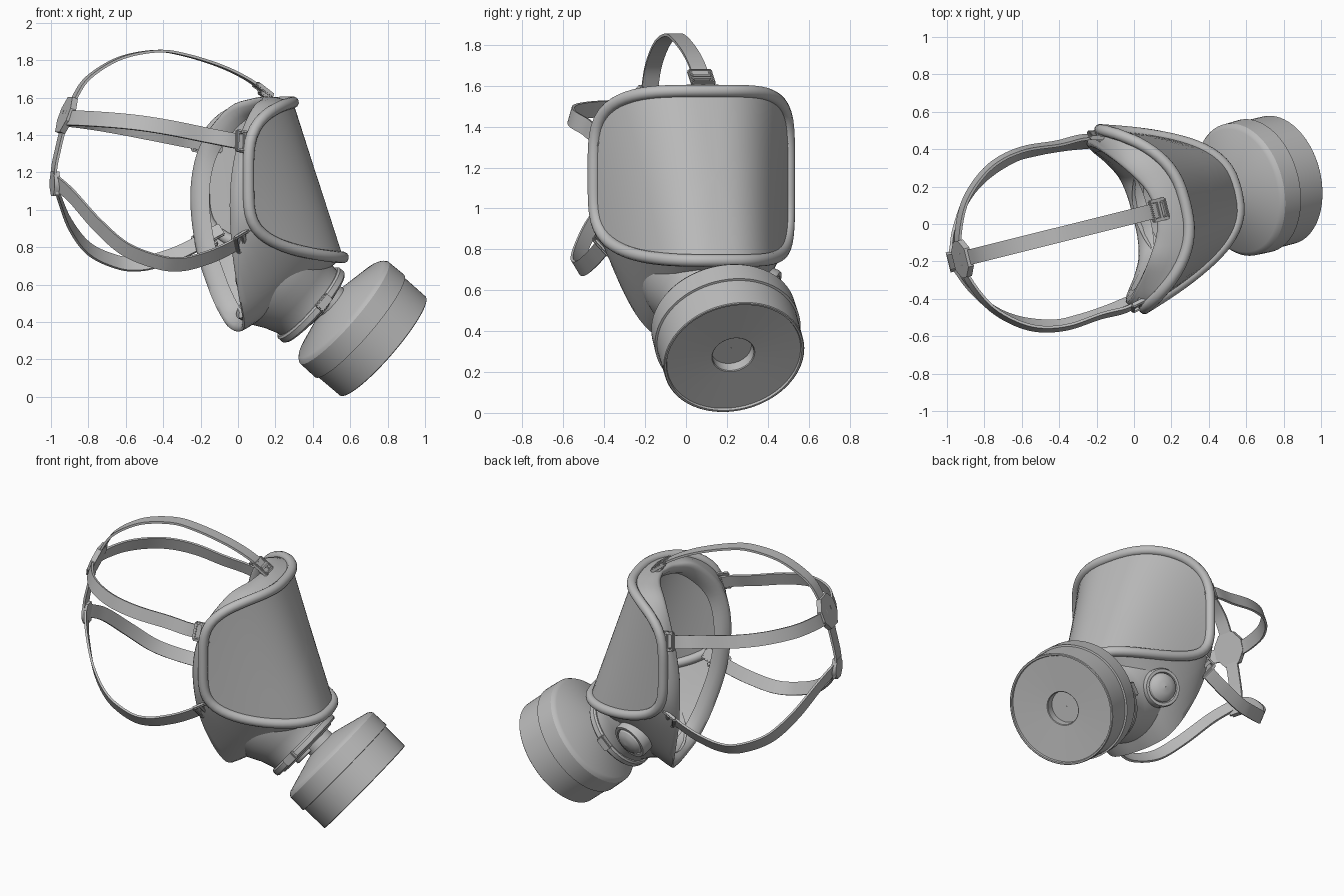
import bpy, bmesh, math
from mathutils import Vector as V, Matrix

if "Cube" in bpy.data.objects:
    bpy.data.objects.remove(bpy.data.objects["Cube"])

# Built in a local frame (u forward, v sideways, w up), then yawed into place
YAW = Matrix.Translation((0, .042, 0)) @ Matrix.Rotation(math.radians(14), 4, 'Z')
GREY = bpy.data.materials.new("neutral grey")
GREY.diffuse_color = (.5, .5, .5, 1)
GREY.use_nodes = True
GREY.node_tree.nodes["Principled BSDF"].inputs["Base Color"].default_value = GREY.diffuse_color


def finish(name, bm, angle=35):
    bmesh.ops.recalc_face_normals(bm, faces=bm.faces)
    me = bpy.data.meshes.new(name)
    bm.to_mesh(me)
    bm.free()
    me.materials.append(GREY)
    me.shade_smooth()
    me.set_sharp_from_angle(angle=math.radians(angle))
    ob = bpy.data.objects.new(name, me)
    bpy.context.collection.objects.link(ob)
    ob.matrix_world = YAW
    return ob


def loft(name, loops, wrap=False, caps=False, angle=35):
    """Skin closed loops of equal point count."""
    bm = bmesh.new()
    vs = [[bm.verts.new(p) for p in lp] for lp in loops]
    n = len(vs[0])
    pairs = list(zip(vs, vs[1:])) + ([(vs[-1], vs[0])] if wrap else [])
    for a, b in pairs:
        for i in range(n):
            j = (i + 1) % n
            bm.faces.new((a[i], a[j], b[j], b[i]))
    if caps:
        bm.faces.new(vs[0])
        bm.faces.new(vs[-1])
    return finish(name, bm, angle)


def frame(origin, x, z):
    """Matrix with local X along x and local Z near z."""
    x = V(x).normalized()
    y = V(z).cross(x).normalized()
    m = Matrix((x, y, x.cross(y))).transposed().to_4x4()
    return Matrix.Translation(origin) @ m


def lathe(name, origin, axis, prof, n=64):
    m = frame(origin, axis, (0, .3, 1))
    loops = [[m @ V((t, max(r, .001) * math.cos(2 * math.pi * i / n),
                     max(r, .001) * math.sin(2 * math.pi * i / n)))
              for i in range(n)] for t, r in prof]
    return loft(name, loops, angle=28)


def box(name, m, size, bevel=.006):
    bm = bmesh.new()
    bmesh.ops.create_cube(bm, size=1, matrix=Matrix.Diagonal((*size, 1)))
    bmesh.ops.bevel(bm, geom=bm.edges[:], offset=bevel, segments=2, affect='EDGES')
    bm.transform(m)
    return finish(name, bm)


def smooth_path(pts, k=8):
    """Catmull-Rom through the points."""
    p = [V(q) for q in pts]
    p = [2 * p[0] - p[1]] + p + [2 * p[-1] - p[-2]]
    out = []
    for a, b, c, d in zip(p, p[1:], p[2:], p[3:]):
        for i in range(k):
            t = i / k
            out.append(.5 * (2 * b + (c - a) * t + (2 * a - 5 * b + 4 * c - d) * t * t
                             + (3 * b - a - 3 * c + d) * t ** 3))
    return out + [p[-2]]


def resample(pts, n):
    """n points evenly spaced by length."""
    d = [0]
    for a, b in zip(pts, pts[1:]):
        d.append(d[-1] + (b - a).length)
    out, j = [], 0
    for i in range(n):
        s = d[-1] * i / (n - 1)
        while j < len(pts) - 2 and d[j + 1] < s:
            j += 1
        out.append(pts[j].lerp(pts[j + 1], (s - d[j]) / (d[j + 1] - d[j])))
    return out


def mirror_loop(half):
    return half + [V((p.x, -p.y, p.z)) for p in reversed(half[1:-1])]


# Visor sheet: sloping front, bent backwards at the sides
def visor_point(v, w):
    front = .546 - (w - .8) * .34
    return V((front - (.53 - .35 * (w - 1.1)) * (abs(v) / .5) ** 2.6, v, w))


def rim_vw(a, s=1):
    e = 2 / 4.3
    sv, cv = math.sin(a), math.cos(a)
    return (s * .492 * abs(sv) ** e,
            1.16 + s * .415 * math.copysign(abs(cv) ** e, cv))


N = 49
rings = []
for s in [i / 14 for i in range(14, 0, -1)] + [.002]:
    half = [visor_point(*rim_vw(math.pi * i / 200, s)) for i in range(201)]
    rings.append(mirror_loop(resample(half, N)))
loft("visor", rings)
rim = rings[0]

# Rounded rim tube around the visor
tube = []
for i, p in enumerate(rim):
    t = rim[(i + 1) % len(rim)] - rim[i - 1]
    m = frame(p, t, (1, 0, .3))
    tube.append([m @ V((0, .031 * math.cos(k * math.pi / 6), .031 * math.sin(k * math.pi / 6)))
                 for k in range(12)])
loft("visor_rim", tube, wrap=True, angle=60)

# Rubber face skirt with the seal turned inwards
back = smooth_path([(.13, 0, 1.6), (.1, .13, 1.59), (.01, .28, 1.54), (-.1, .42, 1.35),
                    (-.145, .45, 1.1), (-.127, .41, .8), (-.07, .32, .55),
                    (-.02, .22, .4), (.0, .1, .355), (.0, 0, .35)])
back = mirror_loop(resample(back, N))


def inward(p, d, fwd):
    c = V((0, -p.y, 1.05 - p.z)).normalized()
    return p + c * d + V((fwd, 0, 0))


skirt = [rim]
for f, bulge in ((.25, .008), (.5, .014), (.75, .014), (.93, .006)):
    skirt.append([inward(a.lerp(b, f), -bulge, 0) for a, b in zip(rim, back)])
skirt += [back] + [[inward(p, d, f) for p in back]
                   for d, f in ((.012, -.008), (.035, 0), (.07, .035), (.08, .08))]
loft("face_skirt", skirt, angle=60)

# Snout, its flange and the clamp lug
AX = V((.766, 0, -.643))
FL = V((.41, 0, .485))
lathe("snout", FL, AX, [(-.27, .31), (-.2, .295), (-.12, .255), (-.05, .232), (0, .23)])
lathe("outlet_flange", FL, AX, [(-.035, .2), (-.035, .24), (-.025, .25), (.005, .25),
                                (.015, .24), (.015, .21), (.025, .2), (.025, 0)])
for s in (1, -1):
    box("clamp_lug", frame(FL + V((0, s * .25, .02)), AX, (0, 1, 0)), (.05, .09, .04))

# Filter canister with neck and hollow centre hole
lathe("filter_canister", (.80, 0, .27), AX,
      [(-.46, .09), (-.37, .095), (-.365, .12), (-.305, .335), (-.295, .35), (-.28, .36),
       (-.17, .363), (-.168, .352), (-.004, .35), (0, .346), (0, .337), (-.012, .333),
       (-.022, .107), (-.026, .103), (-.075, .1), (-.075, 0)], 80)
lathe("filter_collar", FL, AX, [(.0, .11), (.045, .11), (.05, .1), (.05, .05)])

# Exhale valve on one cheek
lathe("exhale_valve", (.2, .31, .595), (.38, .85, -.36),
      [(-.12, .115), (.02, .12), (.035, .113), (.035, .095), (.025, .09), (.04, .085),
       (.055, .068), (.065, .04), (.07, 0)], 40)


# Harness straps
HEAD = V((-.42, 0, 1.2))


def outward(p):
    return V((p.x - HEAD.x, p.y, (p.z - HEAD.z) * .6))


def strap(name, pts, width=.082, th=.014):
    path = smooth_path(pts)
    loops = []
    for i, p in enumerate(path):
        t = path[min(i + 1, len(path) - 1)] - path[max(i - 1, 0)]
        m = frame(p, t, outward(p))
        loops.append([m @ V((0, y * width / 2, z * th / 2))
                      for y, z in ((-1, -1), (1, -1), (1, 1), (-1, 1))])
    loft(name, loops, caps=True)


# Wire-like buckle: square ring, cross bar and mounting tab
def buckle(name, p, d):
    p = V(p)
    m = frame(p, d, outward(p) if abs(p.y) > .1 else (0, 0, 1))
    off = lambda x, y, z: m @ Matrix.Translation((x, y, z))
    for s in (1, -1):
        box(name + "_side", off(0, s * .052, .012), (.11, .018, .026))
        box(name + "_bar", off(s * .048, 0, .012), (.018, .11, .026))
    box(name + "_tab", off(-.05, 0, -.008), (.12, .08, .02))
    box(name + "_grip", off(.0, 0, .016), (.028, .1, .018))


top = [(.15, 0, 1.63), (.05, 0, 1.70), (-.1, 0, 1.77), (-.3, 0, 1.83), (-.45, 0, 1.848),
       (-.65, 0, 1.81), (-.82, 0, 1.71), (-.9, 0, 1.6), (-.95, 0, 1.48), (-.99, 0, 1.33),
       (-1.015, 0, 1.2), (-1.005, 0, 1.08)]
strap("crown_strap", top)
buckle("crown_buckle", (.13, 0, 1.632), (-.8, 0, .6))
for s in (1, -1):
    upper = [(-.08, .455, 1.36), (-.17, .475, 1.375), (-.3, .475, 1.4), (-.48, .49, 1.435),
             (-.63, .465, 1.46), (-.75, .4, 1.475), (-.86, .29, 1.485),
             (-.93, .15, 1.49), (-.96, .03, 1.49)]
    lower = [(-.08, .425, .84), (-.17, .44, .79), (-.28, .455, .745), (-.42, .465, .71),
             (-.55, .46, .72), (-.72, .4, .79), (-.85, .3, .92), (-.95, .15, 1.07),
             (-1.0, .03, 1.14)]
    for nm, pts, z in (("temple", upper, 1.37), ("cheek", lower, .84)):
        pts = [(u, s * v, w) for u, v, w in pts]
        strap(nm + "_strap", pts)
        buckle(nm + "_buckle", pts[0], V(pts[1]) - V(pts[0]))


# Back plates joining the straps
def plate(name, p, along, L, W):
    m = frame(p, along, (-1, 0, .2))
    out = [(-L, -W * .5), (-L * .35, -W), (L * .35, -W), (L, -W * .5),
           (L, W * .5), (L * .35, W), (-L * .35, W), (-L, W * .5)]
    loft(name, [[m @ V((x, y, z)) for x, y in out] for z in (-.016, .016)], caps=True)


plate("upper_back_plate", (-.945, 0, 1.505), (.38, 0, 1), .1, .1)
plate("lower_back_plate", (-1.008, 0, 1.14), (0, 0, 1), .065, .055)
